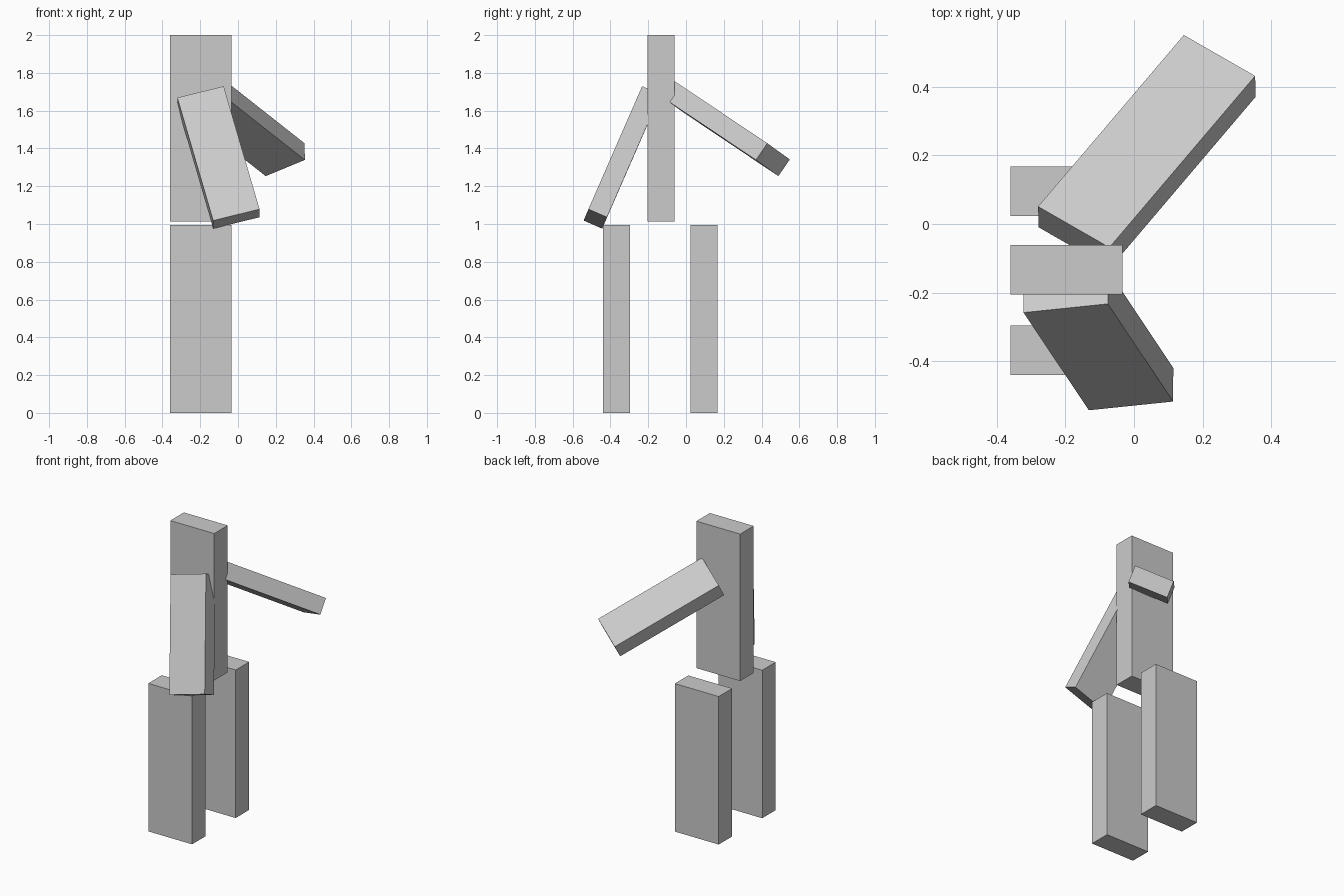
import bpy
from mathutils import Matrix, Vector

if "Cube" in bpy.data.objects:
    bpy.data.objects.remove(bpy.data.objects["Cube"])


def box(name, centre, size, long_axis=(0, 0, 1), thin_axis=(0, 1, 0)):
    """Box of (width, thickness, length) aligned to the two given axes."""
    z = Vector(long_axis).normalized()
    x = Vector(thin_axis).cross(z).normalized()
    y = z.cross(x)
    bpy.ops.mesh.primitive_cube_add(size=1)
    obj = bpy.context.object
    obj.name = obj.data.name = name
    rotation = Matrix((x, y, z)).transposed().to_4x4()
    obj.matrix_world = (Matrix.Translation(centre) @ rotation
                        @ Matrix.Diagonal((*size, 1)))
    return obj


BODY_X, BODY_Y = -0.197, -0.133
WIDTH, DEPTH = 0.326, 0.143

# Torso slab
box("torso", (BODY_X, BODY_Y, 1.506), (WIDTH, DEPTH, 0.988))

# Pair of legs, either side of the torso
for name, side in (("front_leg", -1), ("back_leg", 1)):
    box(name, (BODY_X, BODY_Y - 0.003 + side * 0.2315, 0.4975),
        (WIDTH, DEPTH, 0.995))

# Two swung arms, smaller copies of the limb slab
ARM = (0.254, 0.107, 0.735)
box("front_arm", (-0.1035, -0.338, 1.3525), ARM,
    (-0.189, 0.283, 0.648), (0, 0.1, -0.042))
box("back_arm", (0.0375, 0.2105, 1.5075), ARM,
    (-0.425, -0.50, 0.335), (0, 0.0625, 0.087))
